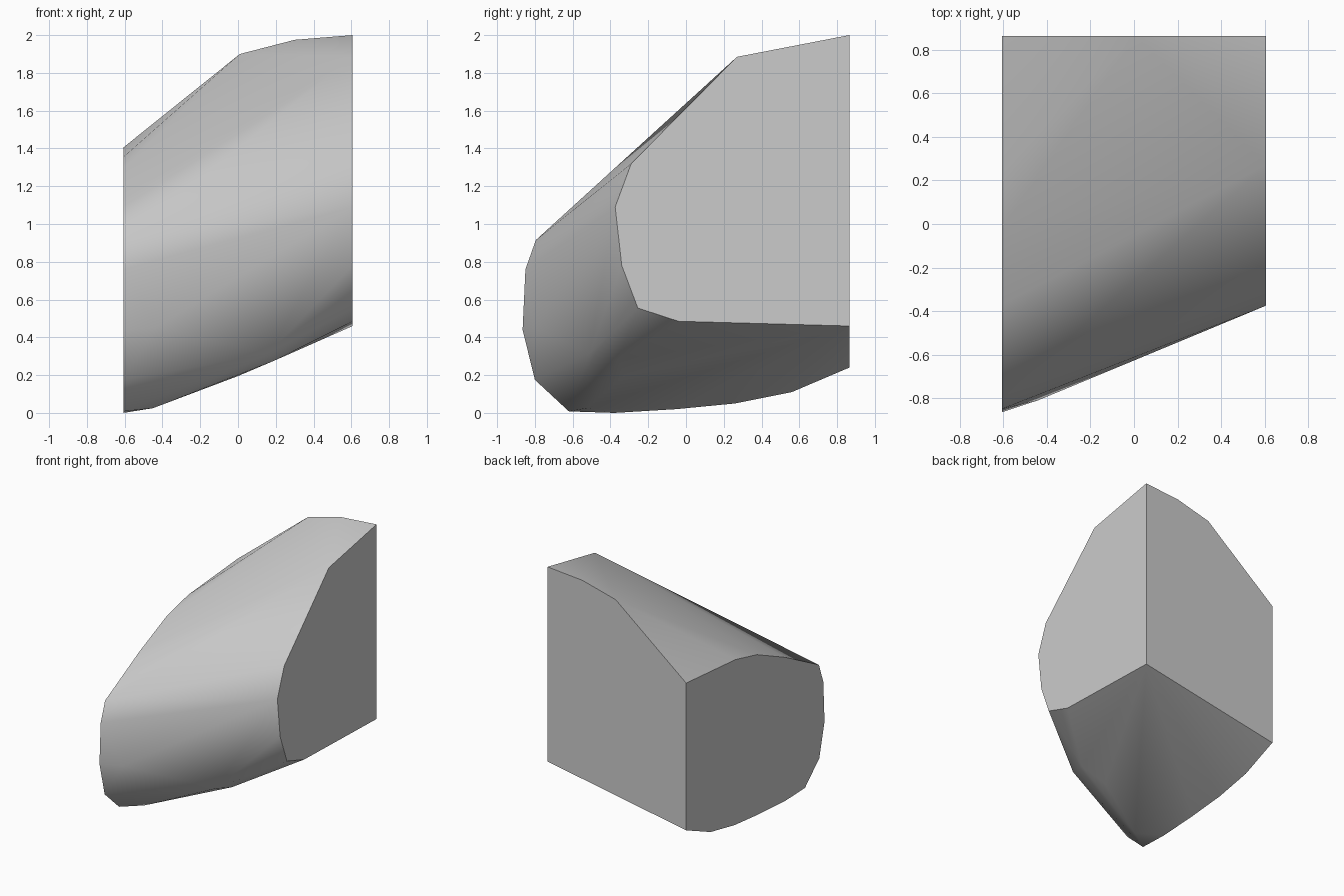
import bpy, bmesh, math

if "Cube" in bpy.data.objects:
    bpy.data.objects.remove(bpy.data.objects["Cube"], do_unlink=True)

HALF_WIDTH, BACK = 0.607, 0.865

# Side profiles as (y, z)
tall_side = [(BACK, 2.0), (0.27, 1.885), (-0.29, 1.32), (-0.375, 1.09),
             (-0.34, 0.78), (-0.255, 0.555), (-0.04, 0.485), (BACK, 0.46)]
low_side = [(BACK, 1.405), (0.246, 1.355), (-0.02, 1.292), (-0.37, 1.137),
            (-0.795, 0.915), (-0.85, 0.76), (-0.865, 0.44), (-0.8, 0.175),
            (-0.62, 0.008), (-0.38, 0.0), (-0.05, 0.02), (0.26, 0.05),
            (0.56, 0.11), (BACK, 0.24)]
# Rounding points on the upper back edge, lower front ridge and belly
rounding = [(0.01, BACK, 1.9), (0.3, BACK, 1.975), (0.16, -0.51, 0.315),
            (-0.45, -0.525, 0.025), (0.0, -0.33, 0.195), (0.2, -0.36, 0.28),
            (-0.44, -0.81, 0.45)]

points = [(HALF_WIDTH, y, z) for y, z in tall_side]
points += [(-HALF_WIDTH, y, z) for y, z in low_side] + rounding

# Convex chunk wrapped around the profiles
bm = bmesh.new()
for p in points:
    bm.verts.new(p)
result = bmesh.ops.convex_hull(bm, input=bm.verts[:])
loose = {v for v in result["geom_interior"] + result["geom_unused"]
         if isinstance(v, bmesh.types.BMVert)}
bmesh.ops.delete(bm, geom=[v for v in loose if v.is_valid], context="VERTS")
bmesh.ops.dissolve_limit(bm, angle_limit=math.radians(0.2),
                         verts=bm.verts[:], edges=bm.edges[:])
bmesh.ops.recalc_face_normals(bm, faces=bm.faces[:])


def is_cut(face):
    """Flat cut faces: both sides and the back."""
    return abs(face.normal.x) > 0.999 or face.normal.y > 0.999


# Smooth skin with crisp borders round the cut faces
for face in bm.faces:
    face.smooth = True
for edge in bm.edges:
    edge.smooth = not any(is_cut(f) for f in edge.link_faces)

mesh = bpy.data.meshes.new("rock_chunk")
bm.to_mesh(mesh)
bm.free()
chunk = bpy.data.objects.new("rock_chunk", mesh)
bpy.context.collection.objects.link(chunk)

# Plain grey
grey = bpy.data.materials.new("plain_grey")
grey.use_nodes = True
colour = (0.6, 0.6, 0.6, 1.0)
grey.diffuse_color = colour
grey.node_tree.nodes["Principled BSDF"].inputs["Base Color"].default_value = colour
mesh.materials.append(grey)
